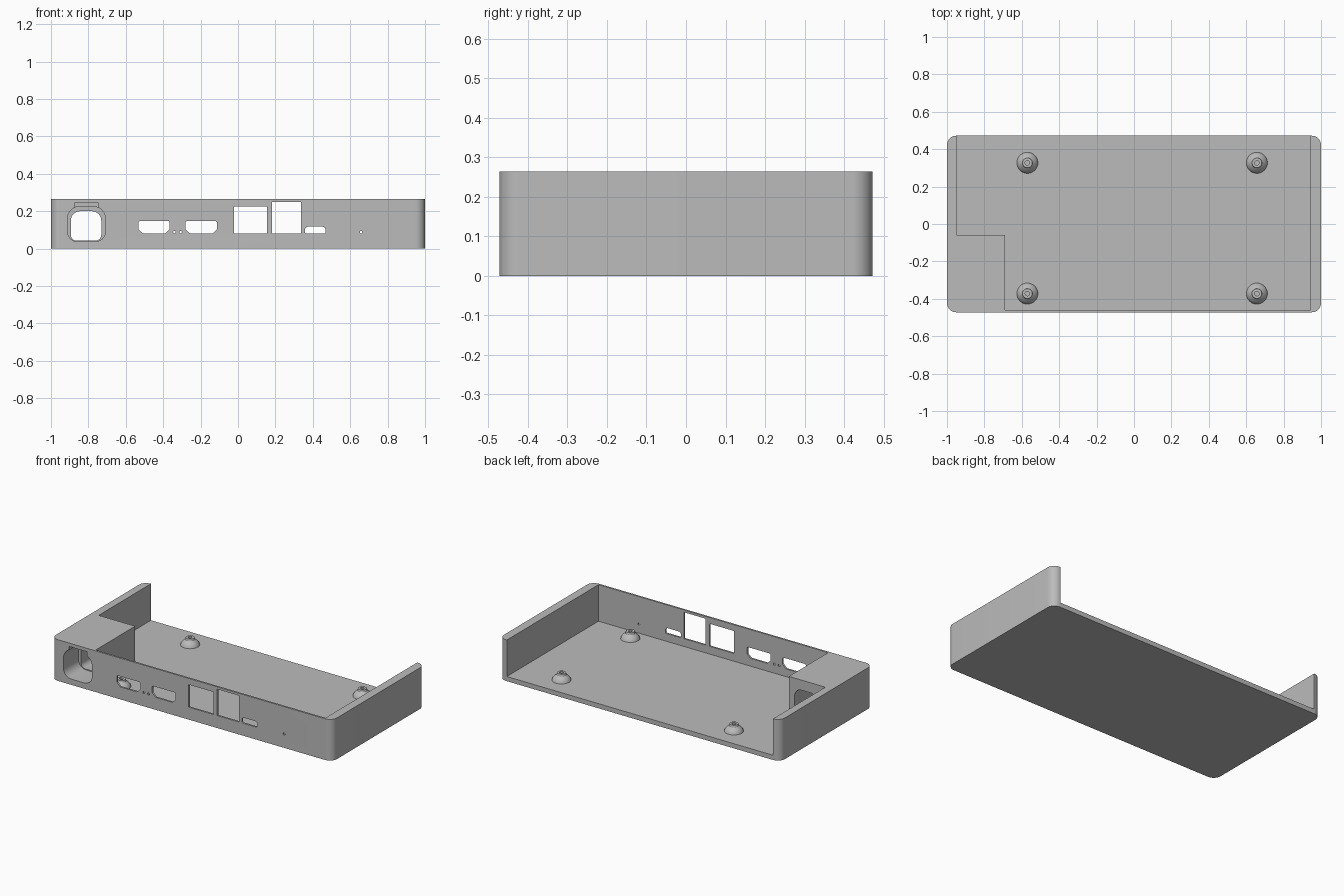
import bpy, bmesh
from math import pi, cos, sin

cube = bpy.data.objects.get("Cube")
if cube:
    bpy.data.objects.remove(cube, do_unlink=True)

grey = bpy.data.materials.new("plain grey")
grey.use_nodes = True
grey.diffuse_color = (0.5, 0.5, 0.5, 1)
grey.node_tree.nodes["Principled BSDF"].inputs["Base Color"].default_value = (0.5, 0.5, 0.5, 1)

FRONT, BACK, HEIGHT, FLOOR = -0.472, 0.472, 0.265, 0.03


def rounded(x0, x1, y0, y1, low=0.0, high=0.0, steps=6):
    """Rectangle outline with rounded (or chamfered) low and high corners."""
    points = []
    corners = ((x0, y0, 1, 1, low, pi), (x1, y0, -1, 1, low, 1.5 * pi),
               (x1, y1, -1, -1, high, 0), (x0, y1, 1, -1, high, pi / 2))
    for x, y, sx, sy, r, start in corners:
        if r == 0:
            points.append((x, y))
            continue
        for i in range(steps + 1):
            a = start + i * pi / 2 / steps
            points.append((x + sx * r + r * cos(a), y + sy * r + r * sin(a)))
    return points


def prism(name, outline, a, b, axis="z"):
    """Extrude an outline from a to b along z or y."""
    bm = bmesh.new()
    verts = [bm.verts.new((u, v, a) if axis == "z" else (u, a, v)) for u, v in outline]
    face = bm.faces.new(verts)
    top = bmesh.ops.extrude_face_region(bm, geom=[face])["geom"]
    for v in top:
        if isinstance(v, bmesh.types.BMVert):
            setattr(v.co, axis, b)
    return finish(name, bm)


def finish(name, bm):
    bmesh.ops.recalc_face_normals(bm, faces=bm.faces)
    mesh = bpy.data.meshes.new(name)
    bm.to_mesh(mesh)
    bm.free()
    mesh.materials.append(grey)
    obj = bpy.data.objects.new(name, mesh)
    bpy.context.collection.objects.link(obj)
    return obj


def select(obj):
    bpy.ops.object.select_all(action="DESELECT")
    obj.select_set(True)
    bpy.context.view_layer.objects.active = obj


def cut(body, cutter):
    mod = body.modifiers.new("cut", "BOOLEAN")
    mod.operation, mod.solver, mod.object = "DIFFERENCE", "EXACT", cutter
    select(body)
    bpy.ops.object.modifier_apply(modifier=mod.name)
    bpy.data.objects.remove(cutter, do_unlink=True)


# Rounded tray body, then the open-backed cavity that leaves a corner block
case = prism("case", rounded(-1, 1, FRONT, BACK, 0.05, 0.05, 10), 0, HEIGHT)
cavity = [(-0.69, -0.46), (0.945, -0.46), (0.945, 0.6), (-0.95, 0.6), (-0.95, -0.06), (-0.69, -0.06)]
cut(case, prism("cavity", cavity, FLOOR, 0.4))

# Power socket: wide recess, narrower passage through the block, latch slot
cut(case, prism("socket_recess", rounded(-0.912, -0.709, 0.037, 0.225, 0.055, 0.065), -0.6, -0.32, "y"))
cut(case, prism("socket_passage", rounded(-0.894, -0.731, 0.043, 0.2, 0.03, 0.05), -0.4, 0, "y"))
cut(case, prism("latch_slot", rounded(-0.874, -0.746, 0.2, 0.243), -0.6, -0.4, "y"))

# Ports through the thin front wall
ports = [rounded(x, x + 0.167, 0.08, 0.148, 0.024, 0.006, 1) for x in (-0.532, -0.28)]
ports += [rounded(-0.021, 0.155, 0.08, 0.225), rounded(0.182, 0.337, 0.08, 0.25),
          rounded(0.358, 0.468, 0.08, 0.117, 0.008, 0.016)]
ports += [rounded(x - 0.007, x + 0.007, 0.081, 0.095, 0.0069, 0.0069, 3) for x in (-0.34, -0.307, 0.658)]
for outline in ports:
    cut(case, prism("port", outline, -0.6, -0.44, "y"))
select(case)
bpy.ops.object.shade_smooth_by_angle(angle=pi / 6)


def standoff(name, x, y):
    """Flared mounting post with a screw hole, turned from a profile."""
    profile = [(0.012, 0.04), (0.012, 0.078), (0.026, 0.078), (0.029, 0.066),
               (0.045, 0.052), (0.054, 0.04), (0.057, FLOOR - 0.002)]
    bm = bmesh.new()
    verts = [bm.verts.new((r, 0, z)) for r, z in profile]
    edges = [bm.edges.new(pair) for pair in zip(verts, verts[1:])]
    bmesh.ops.spin(bm, geom=verts + edges, cent=(0, 0, 0), axis=(0, 0, 1), angle=2 * pi, steps=32)
    bmesh.ops.remove_doubles(bm, verts=bm.verts, dist=0.0001)
    bmesh.ops.holes_fill(bm, edges=[e for e in bm.edges if e.is_boundary])
    post = finish(name, bm)
    post.location = (x, y, 0)
    select(post)
    bpy.ops.object.shade_smooth_by_angle(angle=pi / 6)


# Four board standoffs
for side, x in (("right", -0.57), ("left", 0.657)):
    for end, y in (("front", -0.372), ("back", 0.327)):
        standoff(f"standoff_{end}_{side}", x, y)
